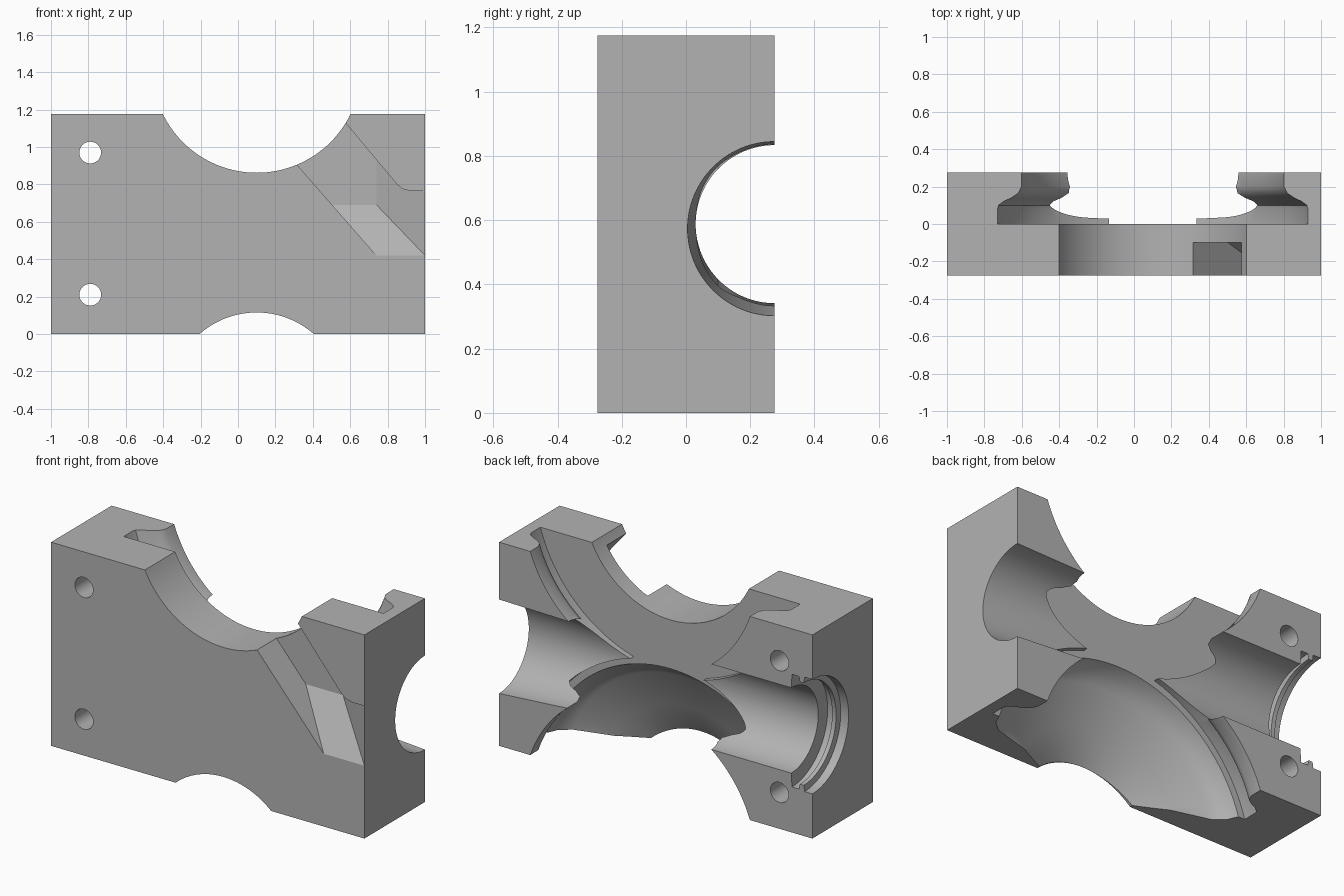
import bpy, bmesh, math
from mathutils import Vector

if "Cube" in bpy.data.objects:
    bpy.data.objects.remove(bpy.data.objects["Cube"])

W, D, H = 2.0, 0.552, 1.175
FRONT, BACK = -D / 2, D / 2
CX = 0.1            # shared centre of the round pockets
UP, LOW = 1.42, -0.245


def to_object(name, bm):
    bmesh.ops.recalc_face_normals(bm, faces=bm.faces)
    mesh = bpy.data.meshes.new(name)
    bm.to_mesh(mesh)
    bm.free()
    ob = bpy.data.objects.new(name, mesh)
    bpy.context.collection.objects.link(ob)
    return ob


def lathe(name, rings, axis, segments=128):
    """Closed solid through circles given as (position, centre a, centre z, radius)."""
    bm = bmesh.new()
    loops = []
    for pos, a, z, r in rings:
        loop = []
        for i in range(segments):
            t = math.tau * i / segments
            u, v = a + r * math.cos(t), z + r * math.sin(t)
            loop.append(bm.verts.new((u, pos, v) if axis == "y" else (pos, u, v)))
        loops.append(loop)
    for low, high in zip(loops, loops[1:]):
        for i in range(segments):
            j = (i + 1) % segments
            bm.faces.new((low[i], low[j], high[j], high[i]))
    bm.faces.new(loops[0])
    bm.faces.new(loops[-1])
    return to_object(name, bm)


def pocket(name, z, profile):
    return lathe(name, [(y, CX, z, r) for y, r in profile], "y")


# Main block
bm = bmesh.new()
bmesh.ops.create_cube(bm, size=1)
bmesh.ops.scale(bm, vec=(W, D, H), verts=bm.verts)
bmesh.ops.translate(bm, vec=(0, 0, H / 2), verts=bm.verts)
block = to_object("housing_block", bm)

cutters = []

# Undercut pockets opening to the back, with a curved lip
lip = [(0.08, 0.865), (0.10, 0.86), (0.12, 0.835), (0.14, 0.795),
       (0.165, 0.76), (0.20, 0.744), (0.30, 0.742)]
cutters.append(pocket("upper_pocket", UP, [(0, 0.865)] + lip))
cutters.append(pocket("lower_pocket", LOW, [(0, 0.865)] + lip))

# Domed recess in front of the lower pocket
cutters.append(pocket("lower_dome", LOW, [
    (-0.30, 0.345), (FRONT, 0.36), (-0.17, 0.54), (-0.11, 0.74),
    (-0.06, 0.80), (0, 0.825), (0.04, 0.825)]))

# Round openings in the front
cutters.append(pocket("upper_opening", UP, [(-0.3, 0.558), (0.05, 0.558)]))
cutters.append(pocket("lower_opening", -0.347, [(-0.3, 0.462), (-0.2, 0.462)]))

# Shaft bore, with seal grooves at one end and a flare at the other
bore = [(-1.05, 0.33), (-0.95, 0.33), (-0.945, 0.295), (-0.92, 0.295),
        (-0.915, 0.325), (-0.87, 0.325), (-0.865, 0.246), (0.45, 0.246)]
rings = [(x, BACK, H / 2, r) for x, r in bore] + [(1.02, BACK, 0.573, 0.272)]
cutters.append(lathe("shaft_bore", rings, "x"))

# Bolt holes
for z in (0.21, 0.97):
    cutters.append(lathe("bolt_hole", [(y, -0.79, z, 0.058) for y in (-0.4, 0.4)], "y", 48))

# Diagonal chute with ramped floor
outline = [(0.057, 1.2), (0.74, 0.42), (1.1, 0.42), (1.1, 0.765), (0.92, 0.765),
           (0.88, 0.775), (0.85, 0.8), (0.515, 1.2)]
bm = bmesh.new()
base = bm.faces.new([bm.verts.new((x, -0.32, z)) for x, z in outline])
new = bmesh.ops.extrude_face_region(bm, geom=[base])["geom"]
bmesh.ops.translate(bm, vec=(0, 0.22, 0),
                    verts=[v for v in new if isinstance(v, bmesh.types.BMVert)])
for point, normal in (((0, FRONT, 0.42), (0, 1, -0.65)),
                      ((1, FRONT, 0), (0.677, 1, 0))):
    cut = bmesh.ops.bisect_plane(bm, geom=bm.verts[:] + bm.edges[:] + bm.faces[:],
                                 plane_co=Vector(point), plane_no=Vector(normal).normalized(),
                                 clear_outer=True, dist=1e-6)
    bmesh.ops.holes_fill(bm, edges=[e for e in bm.edges if e.is_boundary], sides=0)
cutters.append(to_object("chute", bm))

# Cut everything from the block
for c in cutters:
    mod = block.modifiers.new(c.name, "BOOLEAN")
    mod.operation = "DIFFERENCE"
    mod.solver = "EXACT"
    mod.object = c
bpy.context.view_layer.update()
graph = bpy.context.evaluated_depsgraph_get()
result = bpy.data.meshes.new_from_object(block.evaluated_get(graph))
block.modifiers.clear()
block.data = result
for c in cutters:
    bpy.data.objects.remove(c)

# Plain grey finish
grey = bpy.data.materials.new("plain_grey")
grey.use_nodes = True
colour = (0.45, 0.45, 0.45, 1)
grey.diffuse_color = colour
grey.node_tree.nodes["Principled BSDF"].inputs["Base Color"].default_value = colour
block.data.materials.clear()
block.data.materials.append(grey)

for ob in bpy.context.selected_objects:
    ob.select_set(False)
block.select_set(True)
bpy.context.view_layer.objects.active = block
bpy.ops.object.shade_smooth_by_angle(angle=math.radians(30))
